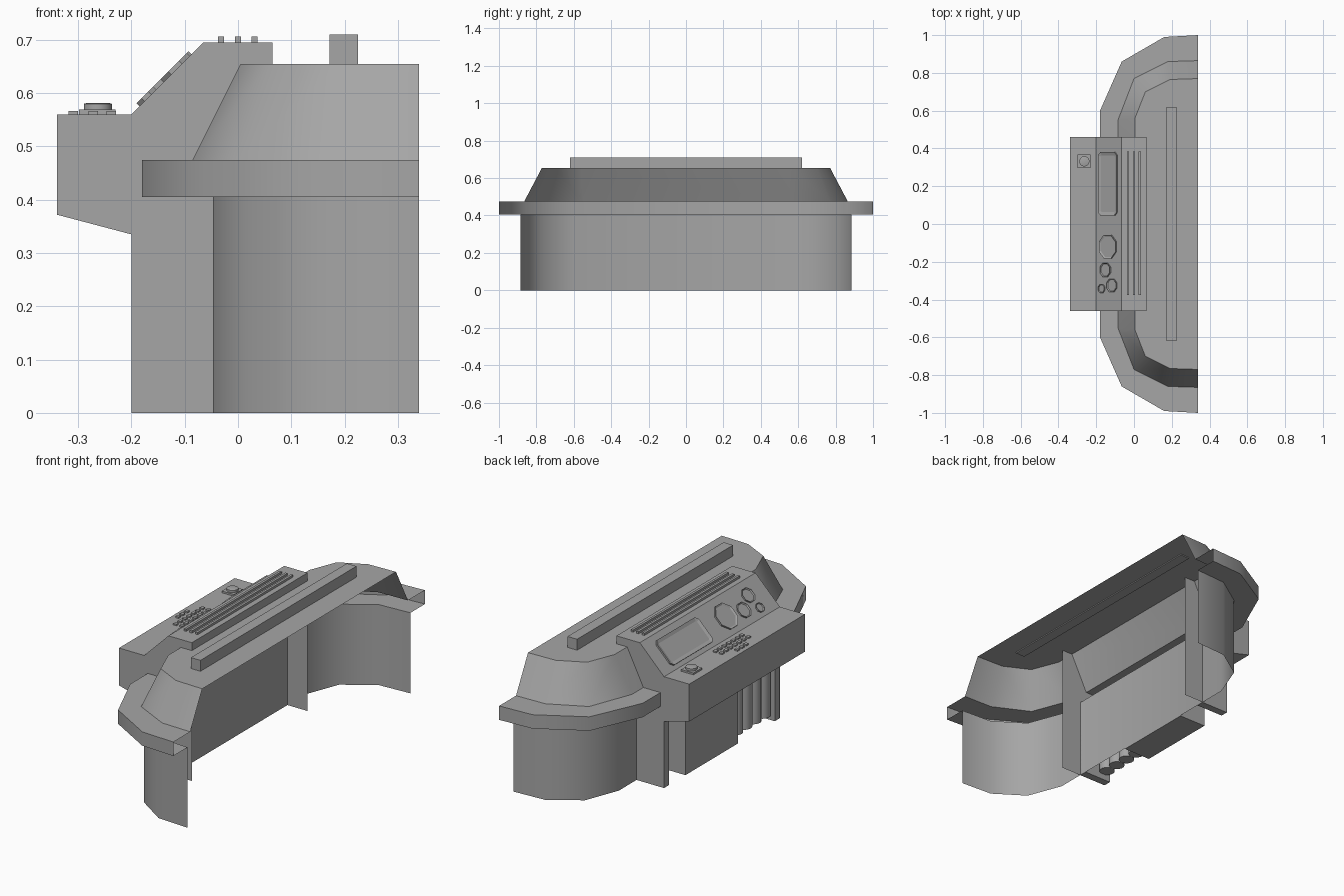
import bpy, bmesh, math
from mathutils import Matrix, Vector

cube = bpy.data.objects.get("Cube")
if cube:
    bpy.data.objects.remove(cube)

grey = bpy.data.materials.new("plain_grey")
grey.use_nodes = True
COLOUR = (0.38, 0.38, 0.38, 1)
grey.diffuse_color = COLOUR
grey.node_tree.nodes["Principled BSDF"].inputs["Base Color"].default_value = COLOUR


def finish(name, bm, smooth=0):
    bmesh.ops.recalc_face_normals(bm, faces=bm.faces)
    mesh = bpy.data.meshes.new(name)
    bm.to_mesh(mesh)
    bm.free()
    mesh.materials.append(grey)
    obj = bpy.data.objects.new(name, mesh)
    bpy.context.collection.objects.link(obj)
    if smooth:
        bpy.ops.object.select_all(action='DESELECT')
        obj.select_set(True)
        bpy.context.view_layer.objects.active = obj
        bpy.ops.object.shade_smooth_by_angle(angle=math.radians(smooth))
    return obj


def prism(name, outline, height, place=Matrix(), inset=0, sink=0, smooth=0):
    """Extrude an outline upward; optionally inset the top and push it in."""
    bm = bmesh.new()
    base = bm.faces.new([bm.verts.new((x, y, 0)) for x, y in outline])
    ext = bmesh.ops.extrude_face_region(bm, geom=[base])["geom"]
    for v in ext:
        if isinstance(v, bmesh.types.BMVert):
            v.co.z += height
    top = [f for f in ext if isinstance(f, bmesh.types.BMFace)]
    bm.faces.ensure_lookup_table()
    if not any(f.is_valid and f.calc_center_median().z < 1e-6 for f in bm.faces):
        bm.faces.new([v for v in bm.verts if v.co.z < 1e-6])
    bmesh.ops.recalc_face_normals(bm, faces=bm.faces)
    if inset:
        bmesh.ops.inset_region(bm, faces=top, thickness=inset)
        for v in top[0].verts:
            v.co.z -= sink
    bm.transform(place)
    return finish(name, bm, smooth)


def box(name, x, y, z):
    return prism(name, [(x[0], y[0]), (x[1], y[0]), (x[1], y[1]), (x[0], y[1])],
                 z[1] - z[0], Matrix.Translation((0, 0, z[0])))


def circle(r, n):
    return [(r * math.cos(2 * math.pi * (i + .5) / n), r * math.sin(2 * math.pi * (i + .5) / n))
            for i in range(n)]


def on_slope(x, y):
    """Placement on the sloping control panel."""
    return Matrix.Translation((x, y, x + 0.76)) @ Matrix.Rotation(-math.pi / 4, 4, 'Y')


# Hull: half outlines stacked into an open-backed shell
wall = [(.34, .885), (.17, .875), (.02, .775), (-.047, .6)]
rim = [(.34, 1), (.16, .99), (-.065, .86), (-.18, .6)]
hood_base = [(.34, .865), (.18, .86), (0, .77), (-.085, .55)]
hood_top = [(.34, .77), (.19, .765), (.06, .70), (.005, .56)]
bm = bmesh.new()
loops = []
for half, z in ((wall, 0), (wall, .405), (rim, .405), (rim, .475), (hood_base, .475), (hood_top, .655)):
    full = half + [(x, -y) for x, y in reversed(half)]
    loops.append([bm.verts.new((x, y, z)) for x, y in full])
for a, b in zip(loops, loops[1:]):
    for i in range(len(a) - 1):
        bm.faces.new((a[i], a[i + 1], b[i + 1], b[i]))
bm.faces.new(loops[-1])
finish("hull_shell", bm, 45)

# Console: profile swept across, with full-height side walls
HALF = .46
profile = [(-.047, .335), (-.2, .335), (-.34, .372), (-.34, .56), (-.2, .56),
           (-.065, .695), (.065, .695), (.065, .655)]
bm = bmesh.new()
rows = [[bm.verts.new((x, s * HALF, z)) for x, z in profile] for s in (-1, 1)]
for i in range(len(profile) - 1):
    bm.faces.new((rows[0][i], rows[0][i + 1], rows[1][i + 1], rows[1][i]))
for row, s in zip(rows, (-1, 1)):
    foot = [bm.verts.new((x, s * HALF, 0)) for x in (.065, -.2)]
    bm.faces.new(row[1:] + foot)
finish("console_body", bm)

# Front recess: posts, cabinet and a row of tubes
for side, name in ((1, "left_post"), (-1, "right_post")):
    box(name, (-.2, -.047), sorted((side * .42, side * .459)), (0, .34))
box("cabinet_door", (-.2, -.05), (-.127, .29), (0, .34))
for i in range(4):
    prism("tube", circle(.037, 16), .32,
          Matrix.Translation((-.155, -.168 - i * .073, .03)), smooth=40)

# Roof bar and cooling slats
box("roof_bar", (.172, .225), (-.62, .62), (.65, .71))
for x in (-.032, 0, .031):
    box("slat", (x - .006, x + .006), (-.375, .385), (.69, .706))

# Screen with chamfered frame
w, h, c = .069, .167, .016
corners = [(w, c - h), (w, h - c), (w - c, h), (c - w, h),
           (-w, h - c), (-w, c - h), (c - w, -h), (w - c, -h)]
prism("screen", corners, .008, on_slope(-.136, .213), .018, .005)

# Gauges on the slope
for x, y, r in ((-.136, -.12, .068), (-.149, -.243, .04), (-.115, -.325, .038), (-.169, -.342, .024)):
    prism("gauge", circle(r, 8), .008, on_slope(x, y), r * .14, .005)

# Keypad on the shelf
for x, count in ((-.309, 3), (-.272, 7), (-.238, 7)):
    for i in range(count):
        y = (i - (count - 1) / 2) * .035
        box("key", (x - .009, x + .009), (y - .009, y + .009), (.555, .567))

# Push button on its square plate
box("button_plate", (-.298, -.23), (.297, .367), (.555, .569))
prism("push_button", circle(.027, 16), .02, Matrix.Translation((-.263, .332, .56)), .007, -.002, 40)
